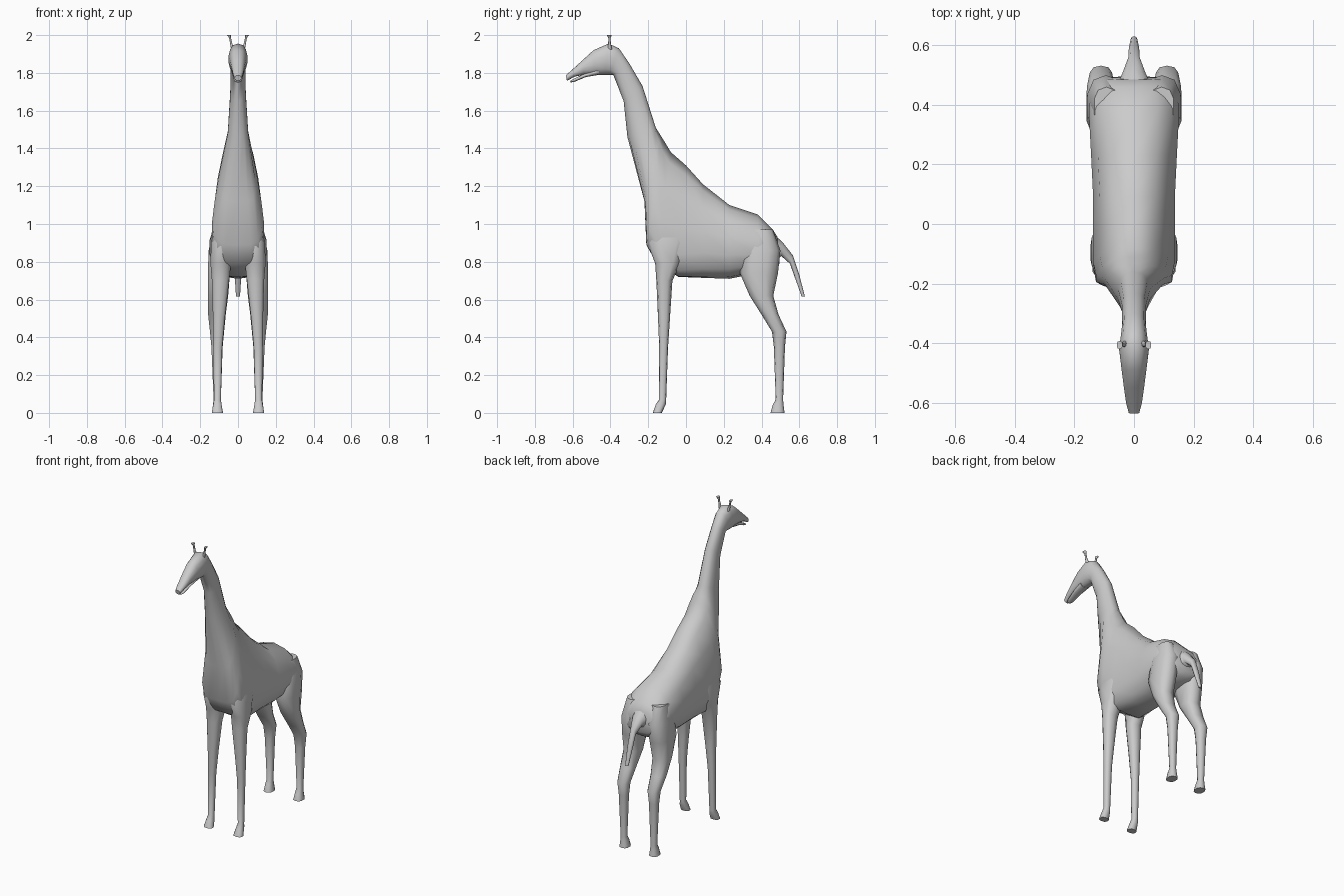
import bpy, bmesh, math
from mathutils import Vector

hide = bpy.data.materials.new("plain grey")
hide.diffuse_color = (0.6, 0.6, 0.6, 1)


def loft(name, rings, angle=60):
    """Skin a list of equal-length point rings and cap both ends."""
    bm = bmesh.new()
    vs = [[bm.verts.new(p) for p in r] for r in rings]
    n = len(vs[0])
    for a, b in zip(vs, vs[1:]):
        for i in range(n):
            j = (i + 1) % n
            bm.faces.new((a[i], a[j], b[j], b[i]))
    bm.faces.new(vs[0][::-1])
    bm.faces.new(vs[-1])
    bmesh.ops.recalc_face_normals(bm, faces=bm.faces)
    me = bpy.data.meshes.new(name)
    bm.to_mesh(me)
    bm.free()
    me.materials.append(hide)
    ob = bpy.data.objects.new(name, me)
    bpy.context.collection.objects.link(ob)
    bpy.ops.object.select_all(action='DESELECT')
    ob.select_set(True)
    bpy.context.view_layer.objects.active = ob
    bpy.ops.object.shade_smooth_by_angle(angle=math.radians(angle))
    return ob


def section(ty, tz, by, bz, w, low=1.0, n=14):
    """Upright oval between a top and bottom point; low > 1 drops the widest part."""
    top, bot = Vector((0, ty, tz)), Vector((0, by, bz))
    pts = []
    for i in range(n):
        a = 2 * math.pi * i / n
        s = math.sin(a)
        p = bot.lerp(top, ((1 - math.cos(a)) / 2) ** low)
        p.x = math.copysign(abs(s) ** 0.8 * w, s)
        pts.append(p)
    return pts


def level(z, y0, y1, x0, x1, side, n=10):
    """Horizontal oval filling a y and x range."""
    pts = []
    for i in range(n):
        a = 2 * math.pi * (i + 0.5) / n
        c, s = math.cos(a), math.sin(a)
        x = (x0 + x1) / 2 + (x1 - x0) / 2 * math.copysign(abs(c) ** 0.8, c)
        y = (y0 + y1) / 2 + (y1 - y0) / 2 * math.copysign(abs(s) ** 0.8, s)
        pts.append((side * x, y, z))
    return pts


# Trunk, neck and head in one skin: top y, z, bottom y, z, half width, low
loft("body", [section(*r) for r in (
    (0.485, 0.93, 0.495, 0.79, 0.105, 1.1),
    (0.46, 0.97, 0.46, 0.75, 0.145, 1.1),
    (0.38, 1.05, 0.38, 0.74, 0.155, 1.2),
    (0.23, 1.10, 0.23, 0.71, 0.147, 1.2),
    (0.09, 1.21, 0.09, 0.715, 0.14, 1.4),
    (0.0, 1.31, -0.04, 0.72, 0.14, 1.7),
    (-0.08, 1.38, -0.155, 0.79, 0.14, 2.0),
    (-0.11, 1.43, -0.21, 0.89, 0.13, 2.0),
    (-0.135, 1.47, -0.22, 1.12, 0.10, 1.7),
    (-0.16, 1.51, -0.31, 1.46, 0.055),
    (-0.23, 1.73, -0.33, 1.65, 0.042),
    (-0.30, 1.85, -0.385, 1.79, 0.04),
    (-0.355, 1.93, -0.405, 1.79, 0.045),
    (-0.41, 1.955, -0.43, 1.79, 0.051),
    (-0.49, 1.92, -0.48, 1.79, 0.043),
    (-0.55, 1.865, -0.54, 1.79, 0.035),
    (-0.61, 1.81, -0.59, 1.78, 0.027),
    (-0.637, 1.787, -0.63, 1.758, 0.018))])

# Lower jaw below the mouth slit
loft("jaw", [section(*r, n=10) for r in (
    (-0.46, 1.83, -0.46, 1.79, 0.035),
    (-0.54, 1.795, -0.53, 1.778, 0.028),
    (-0.60, 1.766, -0.59, 1.753, 0.021),
    (-0.615, 1.757, -0.61, 1.749, 0.012))])

# Tail
loft("tail", [section(*r, n=10) for r in (
    (0.46, 0.95, 0.47, 0.80, 0.06),
    (0.51, 0.905, 0.505, 0.83, 0.04),
    (0.565, 0.835, 0.55, 0.79, 0.02),
    (0.60, 0.73, 0.575, 0.72, 0.018),
    (0.63, 0.615, 0.612, 0.617, 0.011))])

# Legs: z, y range, x range
front = ((1.02, -0.15, 0.02, 0.05, 0.12),
         (0.90, -0.205, 0.02, 0.03, 0.145),
         (0.79, -0.163, -0.03, 0.035, 0.148),
         (0.70, -0.157, -0.072, 0.045, 0.14),
         (0.50, -0.148, -0.085, 0.068, 0.134),
         (0.35, -0.142, -0.095, 0.082, 0.132),
         (0.07, -0.143, -0.105, 0.09, 0.128),
         (0.045, -0.16, -0.107, 0.086, 0.132),
         (0.0, -0.176, -0.128, 0.078, 0.14))
hind = ((0.97, 0.33, 0.46, 0.05, 0.135),
        (0.86, 0.30, 0.50, 0.03, 0.158),
        (0.74, 0.285, 0.487, 0.04, 0.162),
        (0.62, 0.337, 0.462, 0.05, 0.162),
        (0.52, 0.40, 0.49, 0.063, 0.16),
        (0.43, 0.455, 0.532, 0.072, 0.15),
        (0.35, 0.465, 0.524, 0.08, 0.142),
        (0.07, 0.475, 0.514, 0.09, 0.13),
        (0.045, 0.46, 0.516, 0.086, 0.133),
        (0.0, 0.447, 0.522, 0.078, 0.14))
# Horns with flared tips
horn = ((1.92, -0.415, -0.39, 0.018, 0.036),
        (1.955, -0.412, -0.398, 0.03, 0.042),
        (1.985, -0.411, -0.399, 0.037, 0.047),
        (2.0, -0.42, -0.393, 0.038, 0.058))
for side, label in ((1, "left"), (-1, "right")):
    for name, rows in (("front_leg", front), ("hind_leg", hind), ("horn", horn)):
        loft(f"{name}_{label}", [level(*r, side) for r in rows])
